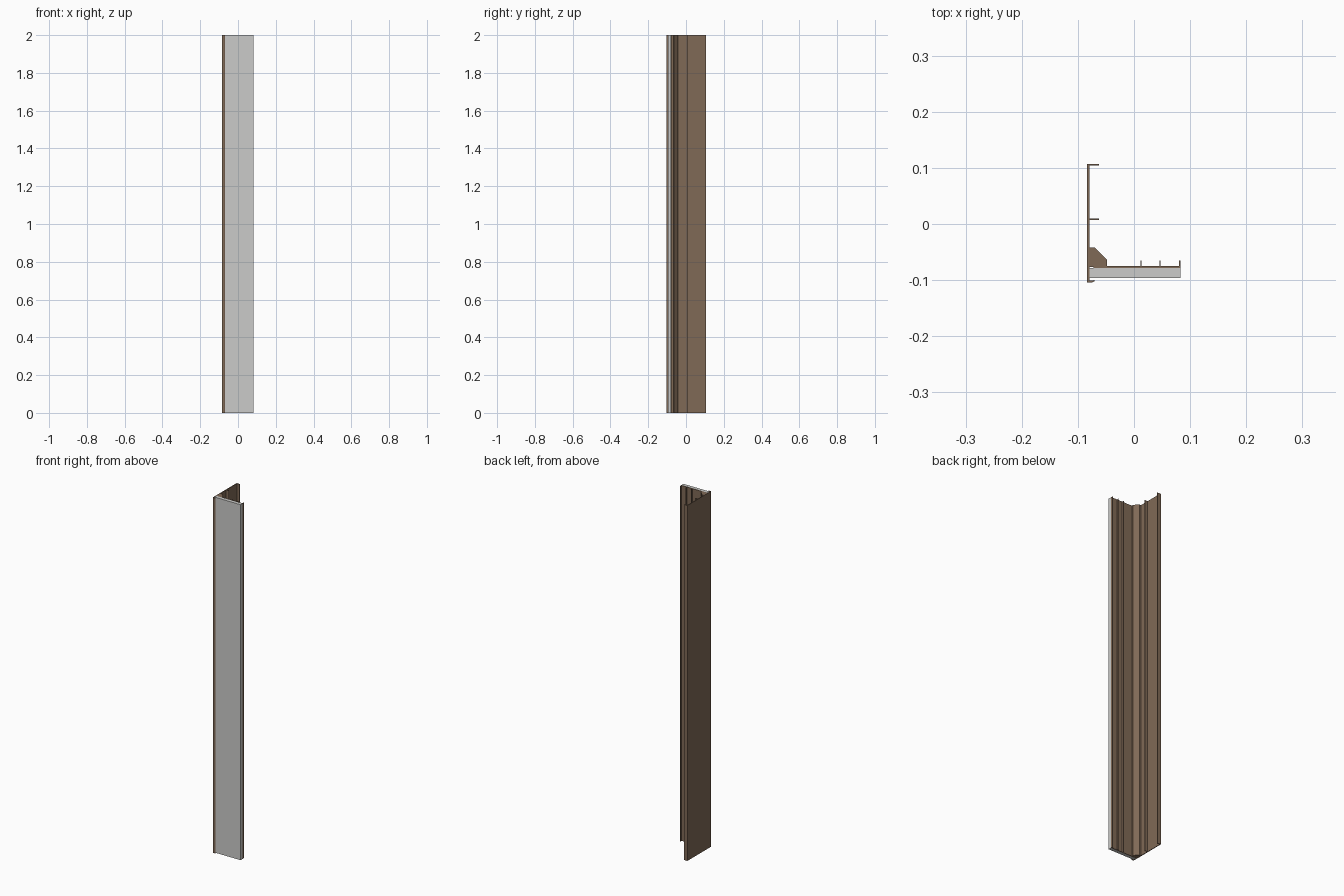
import bpy, bmesh

if "Cube" in bpy.data.objects:
    bpy.data.objects.remove(bpy.data.objects["Cube"])

H = 2.0


def material(name, rgb):
    m = bpy.data.materials.new(name)
    m.diffuse_color = (*rgb, 1)
    m.use_nodes = True
    m.node_tree.nodes["Principled BSDF"].inputs["Base Color"].default_value = m.diffuse_color
    return m


brown = material("brown_metal", (0.215, 0.142, 0.093))
grey = material("light_grey", (0.60, 0.60, 0.585))


def extrude_profile(name, points, mat):
    """Extrude a flat outline (counter-clockwise) from the ground to full height."""
    bm = bmesh.new()
    face = bm.faces.new([bm.verts.new((x, y, 0)) for x, y in points])
    ext = bmesh.ops.extrude_face_region(bm, geom=[face])
    top = [v for v in ext["geom"] if isinstance(v, bmesh.types.BMVert)]
    bmesh.ops.translate(bm, verts=top, vec=(0, 0, H))
    bmesh.ops.recalc_face_normals(bm, faces=bm.faces)
    me = bpy.data.meshes.new(name)
    bm.to_mesh(me)
    bm.free()
    me.materials.append(mat)
    ob = bpy.data.objects.new(name, me)
    bpy.context.collection.objects.link(ob)
    return ob


# Angle frame outline: side wall, lip, corner block, front plate and fins
X0, X1 = -0.0835, -0.0795      # side wall
Y0, Y1 = -0.078, -0.0745       # front plate
outline = [
    (X0, -0.104), (-0.074, -0.104), (-0.070, -0.102), (-0.070, -0.0995),
    (-0.074, -0.101), (X1, -0.101), (X1, -0.077), (-0.072, -0.077),
    (-0.072, Y0), (0.083, Y0),
]
# fins on the back of the front plate, right to left
for a, b in ((0.080, 0.083), (0.0455, 0.0475), (0.0115, 0.0135)):
    outline += [(b, Y1), (b, -0.065), (a, -0.065), (a, Y1)]
outline.remove((0.083, Y1))
# sloped corner block, then the wall with its two inward flanges
outline += [
    (-0.048, Y1), (-0.048, -0.064), (-0.070, -0.042), (X1, -0.042),
    (X1, 0.0075), (-0.062, 0.0075), (-0.062, 0.010), (X1, 0.010),
    (X1, 0.104), (-0.062, 0.104), (-0.062, 0.107), (X0, 0.107),
]
extrude_profile("corner_frame", outline, brown)

# Flat facing panel fixed to the front plate
extrude_profile("front_panel", [
    (-0.079, -0.096), (0.083, -0.096), (0.083, -0.0782), (-0.079, -0.0782)], grey)
